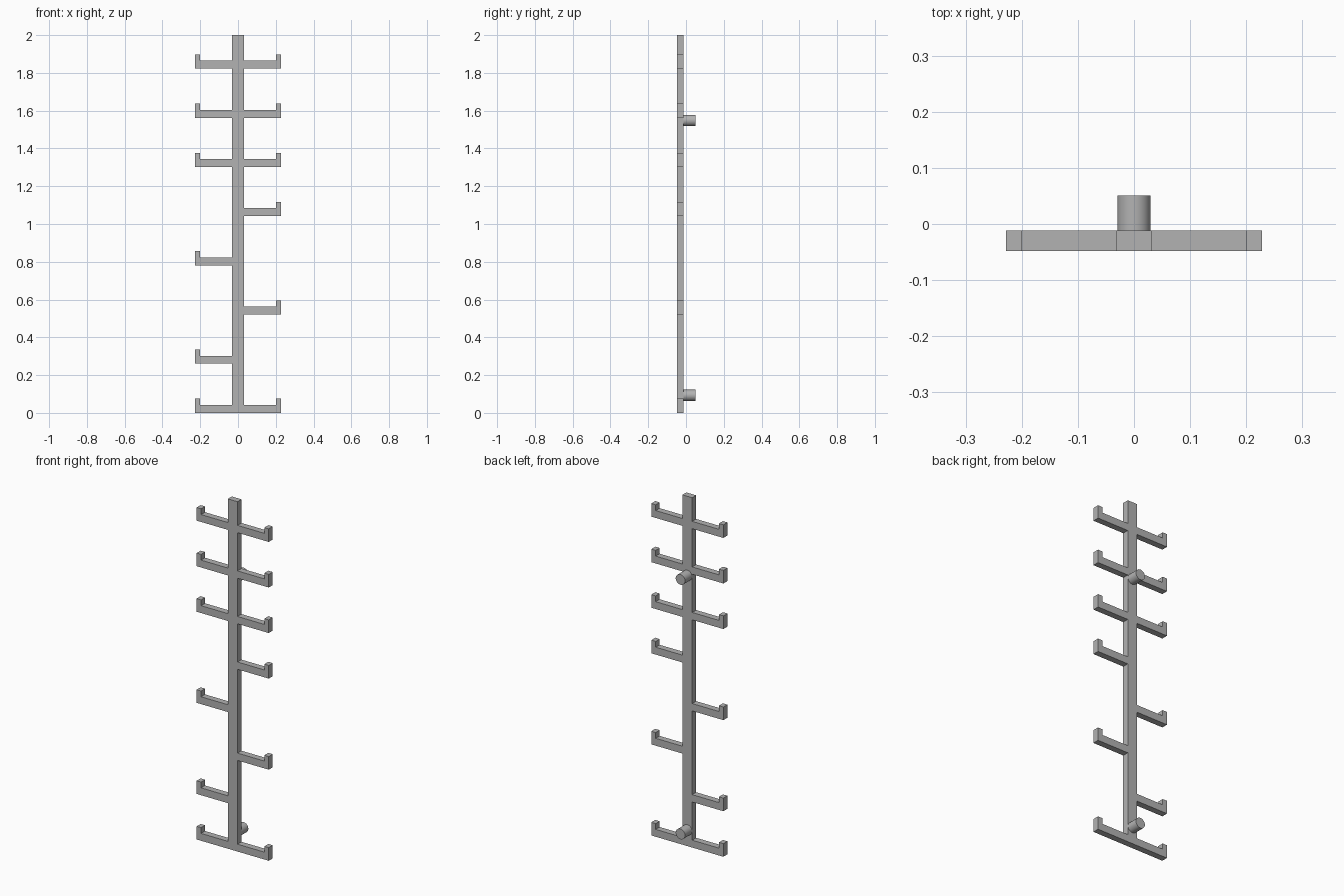
import bpy
import bmesh
from math import radians

cube = bpy.data.objects.get("Cube")
if cube:
    bpy.data.objects.remove(cube, do_unlink=True)

grey = bpy.data.materials.new("plain_grey")
grey.use_nodes = True
colour = (0.45, 0.45, 0.45, 1)
grey.diffuse_color = colour
grey.node_tree.nodes["Principled BSDF"].inputs["Base Color"].default_value = colour

FRONT, BACK = -0.048, -0.012   # depth of the flat frame
POST, REACH, LIP = 0.031, 0.228, 0.028
ARM_H, LIP_H, STEP = 0.042, 0.075, 0.2604


def extrude_profile(name, points):
    """Extrude an (x, z) outline through the frame depth."""
    bm = bmesh.new()
    face = bm.faces.new([bm.verts.new((x, FRONT, z)) for x, z in points])
    new = bmesh.ops.extrude_face_region(bm, geom=[face])["geom"]
    verts = [v for v in new if isinstance(v, bmesh.types.BMVert)]
    bmesh.ops.translate(bm, verts=verts, vec=(0, BACK - FRONT, 0))
    bmesh.ops.recalc_face_normals(bm, faces=bm.faces)
    mesh = bpy.data.meshes.new(name)
    bm.to_mesh(mesh)
    bm.free()
    mesh.materials.append(grey)
    obj = bpy.data.objects.new(name, mesh)
    bpy.context.collection.objects.link(obj)


def arm(name, side, z):
    """Hooked arm: a bar with an upturned lip at its outer end."""
    outline = [(POST, 0), (REACH, 0), (REACH, LIP_H), (REACH - LIP, LIP_H),
               (REACH - LIP, ARM_H), (POST, ARM_H)]
    extrude_profile(name, [(side * x, z + h) for x, h in outline])


# Upright post
extrude_profile("post", [(-POST, 0), (POST, 0), (POST, 2), (-POST, 2)])

# Hooked arms on each side, at evenly spaced levels
for side, label, levels in ((1, "left", (0, 2, 4, 5, 6, 7)),
                            (-1, "right", (0, 1, 3, 5, 6, 7))):
    for level in levels:
        arm(f"{label}_arm_{level}", side, level * STEP)

# Round wall pegs on the back
PEG_END = 0.051
for name, z in (("lower_peg", 0.093), ("upper_peg", 1.548)):
    bpy.ops.mesh.primitive_cylinder_add(
        vertices=32, radius=0.0295, depth=PEG_END - BACK,
        location=(0, (PEG_END + BACK) / 2, z), rotation=(radians(90), 0, 0))
    peg = bpy.context.object
    peg.name = name
    peg.data.materials.append(grey)
    bpy.ops.object.shade_smooth_by_angle(angle=radians(30))
